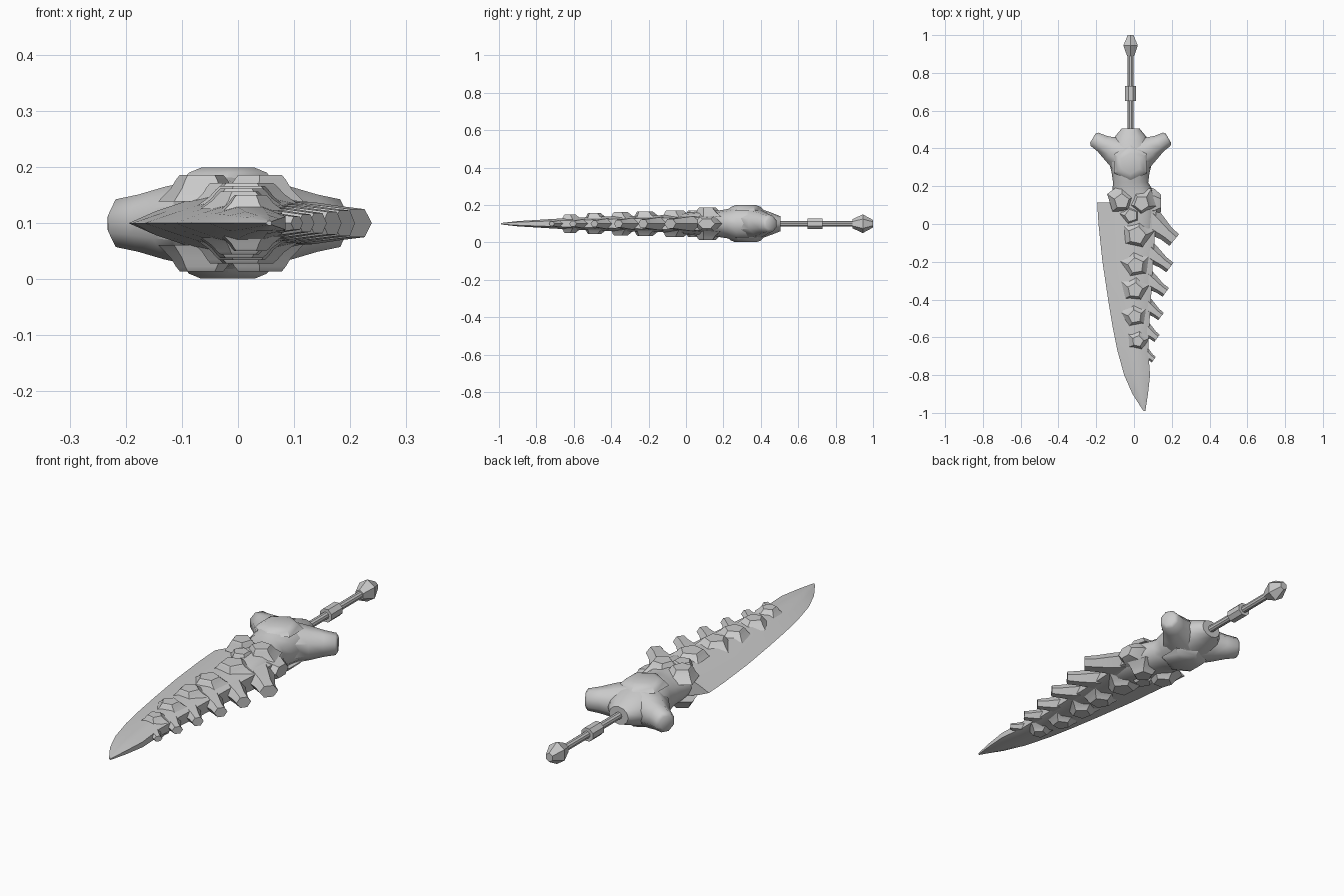
import bpy, bmesh, math
from mathutils import Vector

MID = 0.1      # height of the flat mirror plane
AXIS = -0.018  # x of the handle axis

stone = bpy.data.materials.new("pale_grey")
stone.diffuse_color = (0.6, 0.6, 0.6, 1)


def loft(name, stacks, angle=35):
    """Skin each stack of equal-length rings and close both ends."""
    bm = bmesh.new()
    for rings in stacks:
        vs = [[bm.verts.new(p) for p in r] for r in rings]
        n = len(vs[0])
        for a, b in zip(vs, vs[1:]):
            for i in range(n):
                j = (i + 1) % n
                bm.faces.new((a[i], a[j], b[j], b[i]))
        bm.faces.new(vs[0])
        bm.faces.new(vs[-1])
    bmesh.ops.recalc_face_normals(bm, faces=bm.faces)
    me = bpy.data.meshes.new(name)
    bm.to_mesh(me)
    bm.free()
    me.materials.append(stone)
    ob = bpy.data.objects.new(name, me)
    bpy.context.collection.objects.link(ob)
    bpy.context.view_layer.objects.active = ob
    ob.select_set(True)
    bpy.ops.object.shade_smooth_by_angle(angle=math.radians(angle))
    ob.select_set(False)
    return ob


def ring(c, u, v, n, turn=0.0):
    """Polygon ring around c with half axes u and v."""
    c, u, v = Vector(c), Vector(u), Vector(v)
    return [c + u * math.cos(turn + 2 * math.pi * i / n)
            + v * math.sin(turn + 2 * math.pi * i / n) for i in range(n)]


def y_rings(rows, n, turn=0.0):
    return [ring((cx, y, MID), (hx, 0, 0), (0, 0, hz), n, turn)
            for y, cx, hx, hz in rows]


# Blade: y, cutting edge, bevel, spine start, spine end, back; half heights
blade_rows = [
    (0.115, -0.195, -0.145, -0.06, 0.07, 0.12, 0.022, 0.050, 0.035),
    (0.00, -0.188, -0.125, -0.04, 0.06, 0.115, 0.022, 0.048, 0.033),
    (-0.20, -0.167, -0.105, -0.03, 0.045, 0.10, 0.021, 0.044, 0.028),
    (-0.40, -0.137, -0.080, -0.02, 0.040, 0.09, 0.020, 0.039, 0.024),
    (-0.55, -0.112, -0.060, -0.01, 0.040, 0.08, 0.019, 0.034, 0.020),
    (-0.67, -0.088, -0.040, 0.00, 0.045, 0.075, 0.017, 0.028, 0.016),
    (-0.80, -0.052, -0.015, 0.015, 0.050, 0.085, 0.014, 0.020, 0.012),
    (-0.90, -0.008, 0.015, 0.035, 0.055, 0.074, 0.010, 0.014, 0.008),
    (-0.99, 0.050, 0.053, 0.055, 0.057, 0.060, 0.003, 0.004, 0.003)]
rings = []
for y, xe, xb, s0, s1, xr, zb, zs, zr in blade_rows:
    half = [(xb, zb), (s0, zs), (s1, zs), (xr, zr)]
    rings.append([Vector((xe, y, MID))]
                 + [Vector((x, y, MID + z)) for x, z in half]
                 + [Vector((x, y, MID - z)) for x, z in reversed(half)])
loft("blade", [rings], 40)

# Guard body flowing down through the neck into the blade
loft("guard_body", [y_rings([
    (0.505, AXIS, 0.048, 0.040), (0.46, AXIS, 0.085, 0.058),
    (0.39, AXIS, 0.115, 0.083), (0.33, AXIS, 0.115, 0.094),
    (0.27, AXIS, 0.10, 0.094), (0.22, AXIS, 0.093, 0.078),
    (0.17, -0.005, 0.11, 0.070), (0.08, 0.01, 0.115, 0.066),
    (-0.02, 0.02, 0.10, 0.056), (-0.14, 0.02, 0.07, 0.040)], 12)], 45)

# Guard arms, mirrored about the handle axis
arms = []
for s in (-1, 1):
    d, across = Vector((s * 0.86, 0.5, 0)), Vector((-s * 0.5, 0.86, 0))
    start = Vector((AXIS + s * 0.03, 0.355, MID))
    arms.append([ring(start + d * t, across * w, (0, 0, h), 8, math.pi / 8)
                 for t, w, h in ((0, 0.105, 0.085), (0.08, 0.075, 0.07),
                                 (0.14, 0.052, 0.055), (0.188, 0.044, 0.046),
                                 (0.198, 0.030, 0.032))])
loft("guard_arms", arms, 45)

# Raised hexagonal plate on both faces of the guard
loft("guard_plates", [[ring((AXIS, 0.32, MID + s * z), (r, 0, 0), (0, r, 0), 6, math.pi / 6)
                       for z, r in ((0.07, 0.10), (0.09, 0.08), (0.099, 0.055))]
                      for s in (-1, 1)])

# Five-sided studs along the spine on both faces: x, y, radius, half height, turn
studs = [(-0.065, 0.12, 0.043, 0.086, 0.3), (0.04, 0.11, 0.043, 0.086, 0.9),
         (-0.015, 0.045, 0.036, 0.072, 0.6), (0.015, -0.06, 0.050, 0.072, 0.1),
         (0.01, -0.22, 0.045, 0.066, 0.5), (0.005, -0.35, 0.042, 0.062, 0.2),
         (0.005, -0.49, 0.038, 0.056, 0.5), (0.02, -0.62, 0.032, 0.050, 0.1)]
loft("spine_studs", [[ring((x, y + dy * r, MID + s * z), (r * k, 0, 0), (0, r * k, 0), 5, t)
                      for z, k, dy in ((h * 0.45, 1.9, 0.3), (h * 0.72, 1.35, 0.1),
                                       (h * 0.9, 1.12, 0), (h, 0.95, 0))]
                     for x, y, r, h, t in studs for s in (-1, 1)], 30)

# Swept teeth on the back of the blade: root, tip, half width, half height
teeth = [((0.05, 0.05), (0.213, -0.085), 0.042, 0.032),
         ((0.04, -0.12), (0.190, -0.23), 0.033, 0.029),
         ((0.04, -0.27), (0.168, -0.362), 0.030, 0.026),
         ((0.04, -0.41), (0.143, -0.49), 0.026, 0.023),
         ((0.035, -0.54), (0.122, -0.605), 0.025, 0.020),
         ((0.04, -0.67), (0.105, -0.718), 0.019, 0.015)]
stacks = []
for (x0, y0), (x1, y1), w, h in teeth:
    a, b = Vector((x0, y0, MID)), Vector((x1, y1, MID))
    d = (b - a).normalized()
    side = Vector((-d.y, d.x, 0))
    stacks.append([ring(a.lerp(b, t), side * w * k, (0, 0, h * m), 6)
                   for t, k, m in ((0, 1.9, 1.5), (0.4, 1.45, 1.35),
                                   (0.75, 1.0, 1.08), (1, 0.95, 0.9))])
loft("back_teeth", stacks, 35)

# Blunt shoulder bump where the neck meets the back
loft("shoulder_bump", [[ring((x, 0.11, MID), (0, w, 0), (0, 0, h), 6)
                        for x, w, h in ((0.05, 0.10, 0.06), (0.11, 0.075, 0.045),
                                        (0.143, 0.045, 0.028))]])

# Handle rod, collar and faceted pommel
loft("handle_rod", [y_rings([(0.48, AXIS, 0.016, 0.016), (0.92, AXIS, 0.016, 0.016)], 10)])
loft("handle_collar", [y_rings([(0.65, AXIS, 0.031, 0.031), (0.73, AXIS, 0.031, 0.031)], 8,
                               math.pi / 8)])
loft("pommel", [y_rings([(0.89, AXIS, 0.022, 0.024), (0.945, AXIS, 0.044, 0.050),
                         (1.0, AXIS, 0.018, 0.020)], 6, math.pi / 6)], 20)
